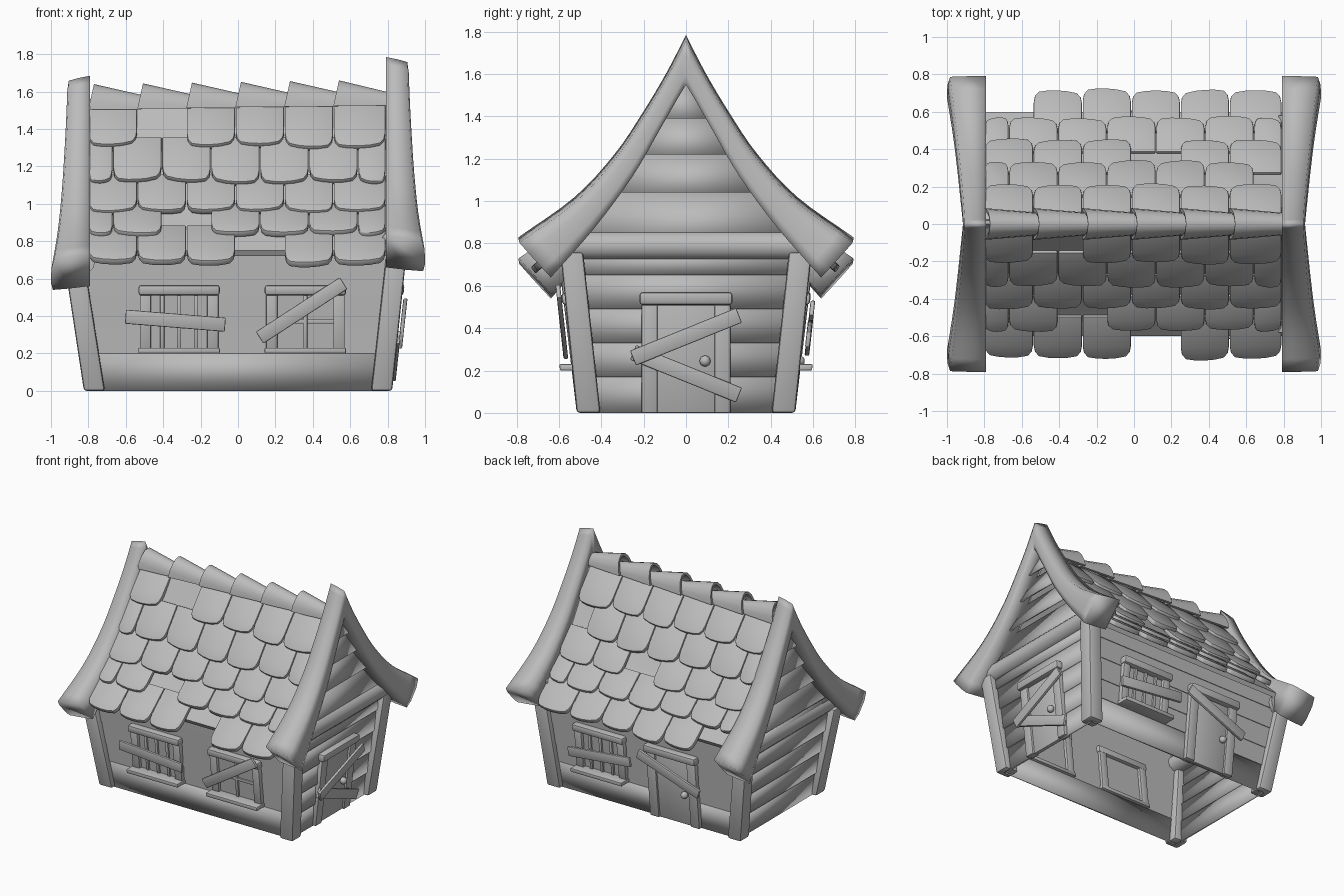
import bpy, bmesh, math, random
from mathutils import Vector

random.seed(4)
old = bpy.data.objects.get("Cube")
if old:
    bpy.data.objects.remove(old, do_unlink=True)

grey = bpy.data.materials.new("weathered_grey")
grey.use_nodes = True
grey.diffuse_color = (0.5, 0.5, 0.5, 1)
grey.node_tree.nodes["Principled BSDF"].inputs["Base Color"].default_value = (0.5, 0.5, 0.5, 1)
made = []


def loft(name, rings, bevel=0.0, soft=False):
    """Skin equal-length closed rings, cap both ends and round sharp edges."""
    bm = bmesh.new()
    rows = [[bm.verts.new(p) for p in ring] for ring in rings]
    n = len(rows[0])
    for a, b in zip(rows, rows[1:]):
        for i in range(n):
            j = (i + 1) % n
            bm.faces.new((a[i], a[j], b[j], b[i]))
    bm.faces.new(rows[0][::-1])
    bm.faces.new(rows[-1])
    bmesh.ops.recalc_face_normals(bm, faces=bm.faces)
    if bevel:
        sharp = [e for e in bm.edges if e.calc_face_angle(0) > 0.7]
        bmesh.ops.bevel(bm, geom=sharp, offset=bevel, segments=2, profile=0.5,
                        affect='EDGES', clamp_overlap=True)
    for f in bm.faces:
        f.smooth = soft
    mesh = bpy.data.meshes.new(name)
    bm.to_mesh(mesh)
    bm.free()
    mesh.materials.append(grey)
    obj = bpy.data.objects.new(name, mesh)
    bpy.context.collection.objects.link(obj)
    if not soft:
        made.append(obj)


def lerp_table(table, z):
    for (z0, v0), (z1, v1) in zip(table, table[1:]):
        if z <= z1:
            return v0 + (v1 - v0) * (z - z0) / (z1 - z0)
    return table[-1][1]


# Walls lean outwards; each maps (along, height, outwards) to space
def wall_y(z):
    return 0.473 + 0.11 * z


def wall_x(z):
    return 0.773 + 0.11 * z


def front(u, v, w):
    return (u, -wall_y(v) - w, v)


def back(u, v, w):
    return (u, wall_y(v) + w, v)


def door_end(u, v, w):
    return (wall_x(v) + w, u, v)


def plain_end(u, v, w):
    return (-wall_x(v) - 0.04 * v - w, u, v)


def board(name, place, u, v, length, height, w0, w1, angle=0, bevel=0.006):
    c, s = math.cos(math.radians(angle)), math.sin(math.radians(angle))
    rings = []
    for a in (-length / 2, length / 2):
        ring = []
        for b, w in ((-1, w0), (1, w0), (1, w1), (-1, w1)):
            b *= height / 2
            ring.append(place(u + a * c - b * s, v + a * s + b * c, w))
        rings.append(ring)
    loft(name, rings, bevel)


def clapboards(name, place, levels, half_width, lip, soft_below):
    for z0, z1 in zip(levels, levels[1:]):
        rings = []
        for sign in (-1, 1):
            a, b = sign * half_width(z0), sign * half_width(z1)
            rings.append([place(a, z0, lip), place(b, z1, 0),
                          place(b, z1, -0.015), place(a, z0, lip - 0.015)])
        loft(name, rings, soft=z0 < soft_below)


long_levels = (0.0, 0.2, 0.34, 0.5, 0.65, 0.78)
end_levels = (0.0, 0.17, 0.33, 0.49, 0.65, 0.76)
for place, label in ((front, "front"), (back, "back")):
    clapboards(label + "_wall_plank", place, long_levels, wall_x, 0.005, 0.1)
clapboards("left_wall_plank", door_end, end_levels, wall_y, 0.012, 1)
clapboards("right_wall_plank", plain_end, end_levels, wall_y, 0.012, 1)

# Gable ends: boards, cross log, curved barge beam and corner posts
inner_width = [(0.7, 0.6), (0.9, 0.43), (1.14, 0.25), (1.36, 0.12), (1.57, 0.0)]
# Outer and inner edge of the beam as (y, z, y, z), apex to eave
beam_curve = [Vector(p) for p in (
    (0, 1.785, 0, 1.57), (0.09, 1.61, 0.045, 1.495), (0.2, 1.425, 0.125, 1.355),
    (0.335, 1.225, 0.25, 1.14), (0.525, 1.02, 0.43, 0.895), (0.79, 0.83, 0.635, 0.66))]


def smooth_path(points, steps=4):
    ends = [points[0] * 2 - points[1]] + points + [points[-1] * 2 - points[-2]]
    path = []
    for a, b, c, d in zip(ends, ends[1:], ends[2:], ends[3:]):
        for k in range(steps):
            t = k / steps
            path.append(b + ((c - a) * t + (a * 2 - b * 5 + c * 4 - d) * t ** 2
                             + (b * 3 - a - c * 3 + d) * t ** 3) / 2)
    return path + [points[-1]]


half_beam = smooth_path(beam_curve)
stations = [(-1, p) for p in half_beam[:0:-1]] + [(1, p) for p in half_beam]
# Beam section: share of the width, share of the way from outer to inner edge
beam_section = [(0, 0), (0.5, 0), (0.92, 0.02), (0.99, 0.3), (1, 0.75), (0.95, 0.98),
                (0.5, 1), (0, 1)]

for side, drop, label in ((1, 0, "left"), (-1, 0.1, "right")):
    def gable(u, v, w):
        return (side * (0.815 + w), u, v - drop)

    clapboards(label + "_gable_plank", gable, (0.82, 1.04, 1.22, 1.39, 1.56),
               lambda z: lerp_table(inner_width, z) + 0.03, 0.06, 2)

    rings = []
    for y in (-0.58, 0.58):
        rings.append([(side * (0.835 + 0.07 * math.cos(t * math.pi / 6)), y,
                       0.79 - drop + 0.07 * math.sin(t * math.pi / 6)) for t in range(12)])
    loft(label + "_cross_log", rings)

    rings = []
    for sign, (oy, oz, iy, iz) in stations:
        width = 0.125 + 0.085 * (oy / 0.79) ** 1.3
        rings.append([(side * (0.79 + a * width), sign * (oy + (iy - oy) * b),
                       oz + (iz - oz) * b - drop - 0.025 * a) for a, b in beam_section])
    loft(label + "_barge_beam", rings, soft=True)

    for sign in (-1, 1):
        rings = []
        top_x = 0.85 if side > 0 else 0.87
        for x, y, z, h in ((0.768, 0.46, 0, 0.056), (top_x, 0.54, 0.76 - drop, 0.054)):
            rings.append([(side * (x + a * h), sign * (y + b * h), z)
                          for a, b in ((-1, -1), (1, -1), (1, 1), (-1, 1))])
        loft(label + "_corner_post", rings, 0.015)

# Roof deck under the shingles
deck = [(0.6, 0.75), (0.49, 0.86), (0.375, 0.98), (0.26, 1.14), (0.14, 1.34), (0, 1.56)]
upper = [(-y, z) for y, z in deck] + deck[-2::-1]
section = upper + [(y * 0.97, z - 0.03) for y, z in upper[::-1]]
loft("roof_deck", [[(x, y, z) for y, z in section] for x in (-0.8, 0.8)])

# Shingles: upper and lower end of each course, with missing ones per slope
courses = [((0.01, 1.52), (0.21, 1.32)), ((0.14, 1.345), (0.335, 1.13)),
           ((0.262, 1.145), (0.45, 0.975)), ((0.375, 0.99), (0.57, 0.855)),
           ((0.485, 0.87), (0.72, 0.7))]
outline = [(-1, 0), (-1, 0.7), (-0.95, 0.85), (-0.8, 0.95), (-0.4, 0.99), (0, 1.0),
           (0.4, 0.99), (0.8, 0.95), (0.95, 0.85), (1, 0.7), (1, 0)]
missing = {-1: {(0, 1), (3, 2), (4, 3)}, 1: {(1, 6), (2, 3), (4, 0)}}
pitch = 0.262


def shingle(sign, top, low, x0, x1):
    top, low = Vector(top), Vector(low)
    d = (low - top).normalized()
    n = Vector((-d.y, d.x))
    run = (low - n * 0.038 - top) * random.uniform(0.98, 1.06)
    mid, half = (x0 + x1) / 2, (x1 - x0) / 2 - 0.002
    skew = random.uniform(-0.04, 0.04)
    under, over = [], []
    for a, b in outline:
        p = top + run * (b + skew * a * b)
        q = p + n * (0.02 + 0.018 * b)
        under.append((mid + a * half, sign * p.x, p.y))
        over.append((mid + a * half, sign * q.x, q.y))
    loft("roof_shingle", [under, over], 0.007)


for sign in (-1, 1):
    for row, (top, low) in enumerate(courses):
        start = -0.8 - (pitch / 2 if row % 2 else 0)
        count = 7 if row % 2 else 6
        for k in range(count):
            if (row, k) not in missing[sign]:
                x0 = start + k * pitch
                x1 = 0.79 if k == count - 1 else x0 + pitch
                shingle(sign, top, low, max(x0, -0.8), x1)

# Tapered ridge caps, each tucked under the next
arc = [math.pi * t / 8 for t in range(9)]
for k in range(6):
    rings = []
    x = -0.8 + k * pitch
    for px, r, h in ((x, 0.085, 0.135), (x + 0.285, 0.06, 0.07)):
        base = 1.505 + k * 0.004
        arch = [(r, h, t) for t in arc] + [(r - 0.02, h - 0.02, t) for t in arc[::-1]]
        rings.append([(min(px + 0.03 * math.sin(t), 0.81), a * math.cos(t),
                       base + b * math.sin(t)) for a, b, t in arch])
    loft("ridge_cap", rings)


# Windows and doors
def window(label, place, u, bars, cross, tilt, board_v):
    board(label + "_pane", place, u, 0.37, 0.36, 0.3, 0, 0.01, 0, 0)
    board(label + "_lintel", place, u, 0.538, 0.435, 0.056, -0.04, 0.055, 0, 0.015)
    board(label + "_sill", place, u, 0.215, 0.435, 0.03, -0.04, 0.1)
    for s in (-1, 1):
        board(label + "_jamb", place, u + s * 0.18, 0.37, 0.06, 0.3, -0.035, 0.035)
    for b in bars:
        board(label + "_bar", place, u + b, 0.37, 0.022, 0.3, 0, 0.024, 0, 0.003)
    if cross:
        board(label + "_crossbar", place, u, 0.37, 0.32, 0.022, 0, 0.022, 0, 0.003)
    board(label + "_nailed_board", place, u - 0.02, board_v, 0.535, 0.075, 0.055, 0.077, tilt)


window("front_right_window", front, -0.315, (-0.09, 0, 0.09), False, -4.6, 0.375)
window("front_left_window", front, 0.36, (0,), True, 33, 0.43)
window("back_window", back, 0.35, (-0.09, 0, 0.09), False, -6, 0.375)


def door(label, place, u, knob_u, boards):
    board(label + "_panel", place, u, 0.255, 0.28, 0.51, -0.01, 0.02)
    for s in (-1, 1):
        board(label + "_jamb", place, u + s * 0.172, 0.255, 0.075, 0.51, -0.02, 0.035)
    board(label + "_lintel", place, u, 0.54, 0.44, 0.06, -0.02, 0.055, 0, 0.015)
    for v, tilt, w in boards:
        board(label + "_nailed_board", place, u, v, 0.54, 0.075, w, w + 0.022, tilt)
    bpy.ops.mesh.primitive_uv_sphere_add(segments=16, ring_count=8, radius=0.026,
                                         location=place(knob_u, 0.245, 0.035))
    knob = bpy.context.object
    knob.name = label + "_knob"
    knob.data.materials.append(grey)
    made.append(knob)


door("left_door", door_end, 0, 0.09, ((0.36, 22, 0.057), (0.185, -22, 0.042)))
door("back_door", back, -0.26, -0.36, ((0.4, 21, 0.057),))

# Smooth shading with crisp edges
bpy.ops.object.select_all(action='DESELECT')
for obj in made:
    obj.select_set(True)
bpy.context.view_layer.objects.active = made[0]
bpy.ops.object.shade_smooth_by_angle(angle=math.radians(40))
